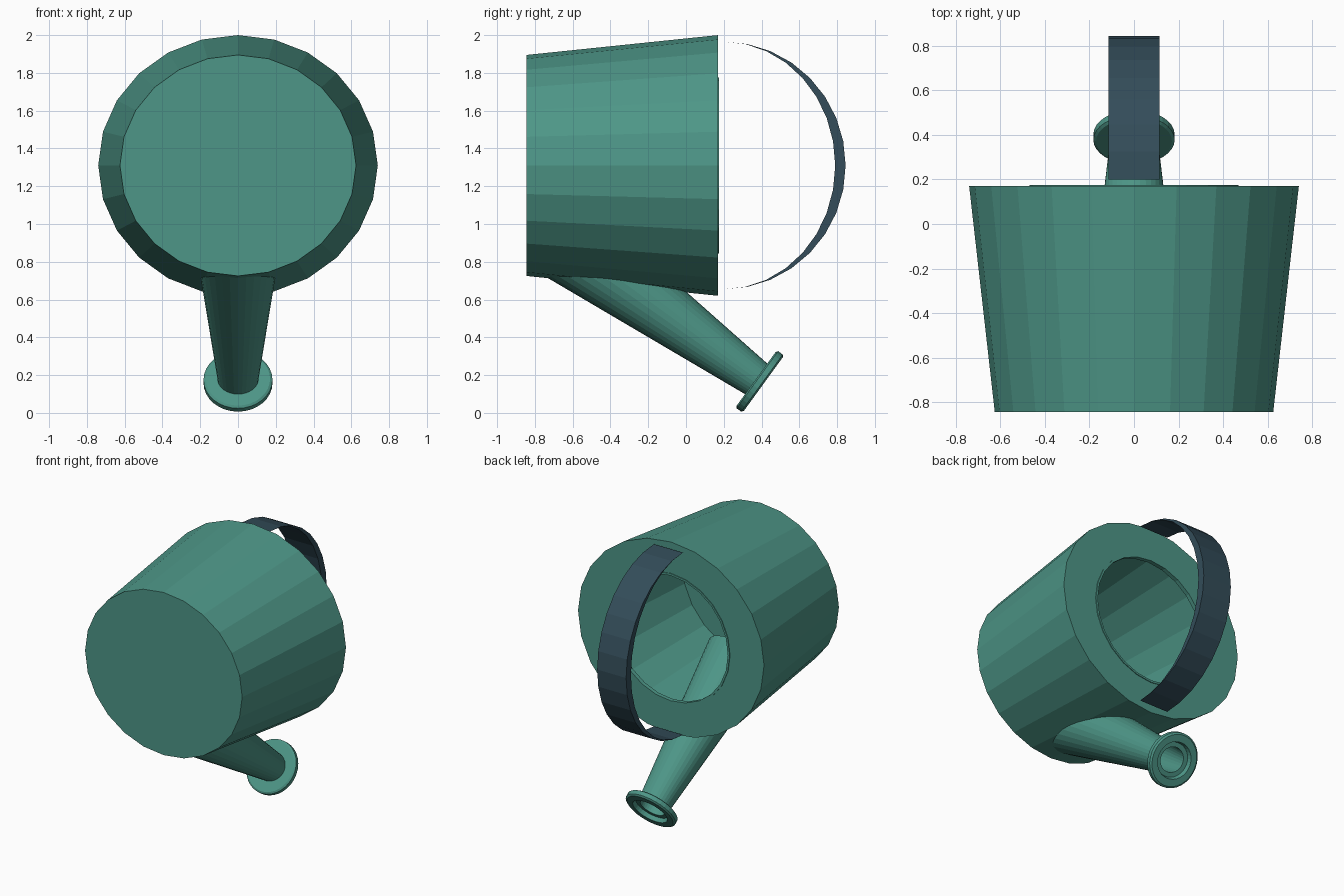
import bpy, bmesh, math
from mathutils import Vector

if "Cube" in bpy.data.objects:
    bpy.data.objects.remove(bpy.data.objects["Cube"])


def material(name, rgb):
    m = bpy.data.materials.new(name)
    m.diffuse_color = (*rgb, 1)
    m.use_nodes = True
    m.node_tree.nodes["Principled BSDF"].inputs["Base Color"].default_value = m.diffuse_color
    return m


green = material("sea green", (0.075, 0.305, 0.243))
slate = material("dark slate", (0.033, 0.073, 0.100))


def finish(bm, name, mat):
    bmesh.ops.recalc_face_normals(bm, faces=bm.faces)
    me = bpy.data.meshes.new(name)
    bm.to_mesh(me)
    bm.free()
    me.materials.append(mat)
    ob = bpy.data.objects.new(name, me)
    bpy.context.collection.objects.link(ob)
    return ob


def lathe(name, profile, origin, axis, up, sides, mat, closed=False):
    """Sweep (x radius, up radius, distance) points around an axis in the yz plane."""
    bm = bmesh.new()
    o, a, v = Vector(origin), Vector(axis), Vector(up)
    rings = []
    for rx, rv, t in profile:
        ring = []
        for i in range(sides):
            w = math.tau * i / sides
            ring.append(bm.verts.new(o + a * t + Vector((rx * math.cos(w), 0, 0))
                                     + v * (rv * math.sin(w))))
        rings.append(ring)
    pairs = list(zip(rings, rings[1:]))
    if closed:
        pairs.append((rings[-1], rings[0]))
    else:
        bm.faces.new(rings[0])
        bm.faces.new(rings[-1])
    for p, q in pairs:
        for i in range(sides):
            j = (i + 1) % sides
            bm.faces.new((p[i], p[j], q[j], q[i]))
    return finish(bm, name, mat)


# hollow bucket lying on its side, with a partly closed top and a thin lip
lathe("bucket_body",
      [(.625, .585, -.845), (.74, .69, .17), (.47, .465, .17), (.47, .465, .175),
       (.455, .45, .175), (.455, .45, .145), (.72, .67, .145), (.61, .57, -.825)],
      (0, 0, 1.31), (0, 1, 0), (0, 0, 1), 24, green)

# tapered hollow spout reaching through the wall
spout_o, spout_a, spout_v = (0, .365, .185), (0, .809, -.588), (0, .588, .809)
lathe("spout",
      [(.225, .217, -1.2), (.107, .099, .02), (.088, .085, .02), (.20, .195, -1.2)],
      spout_o, spout_a, spout_v, 32, green, closed=True)

# flared ring at the spout mouth
lathe("spout_rim",
      [(.088, .085, .008), (.17, .175, .008), (.1825, .187, .016), (.1825, .187, .046),
       (.17, .175, .055), (.128, .125, .055), (.12, .117, .025), (.088, .085, .025)],
      spout_o, spout_a, spout_v, 32, green, closed=True)

# crescent-section carrying handle across the opening
bm = bmesh.new()
steps = 16
rows = []
for i in range(steps + 1):
    w = math.pi * i / steps
    z = 1.31 + .655 * math.cos(w)
    y_out = .2 + .645 * math.sin(w)
    y_in = .199 + .591 * math.sin(w)
    rows.append([bm.verts.new(p) for p in ((-.115, y_out, z), (.115, y_out, z),
                                           (.115, y_in, z), (-.115, y_in, z))])
for p, q in zip(rows, rows[1:]):
    for k in range(4):
        m = (k + 1) % 4
        bm.faces.new((p[k], p[m], q[m], q[k]))
bm.faces.new(rows[0])
bm.faces.new(rows[-1])
finish(bm, "handle", slate)
